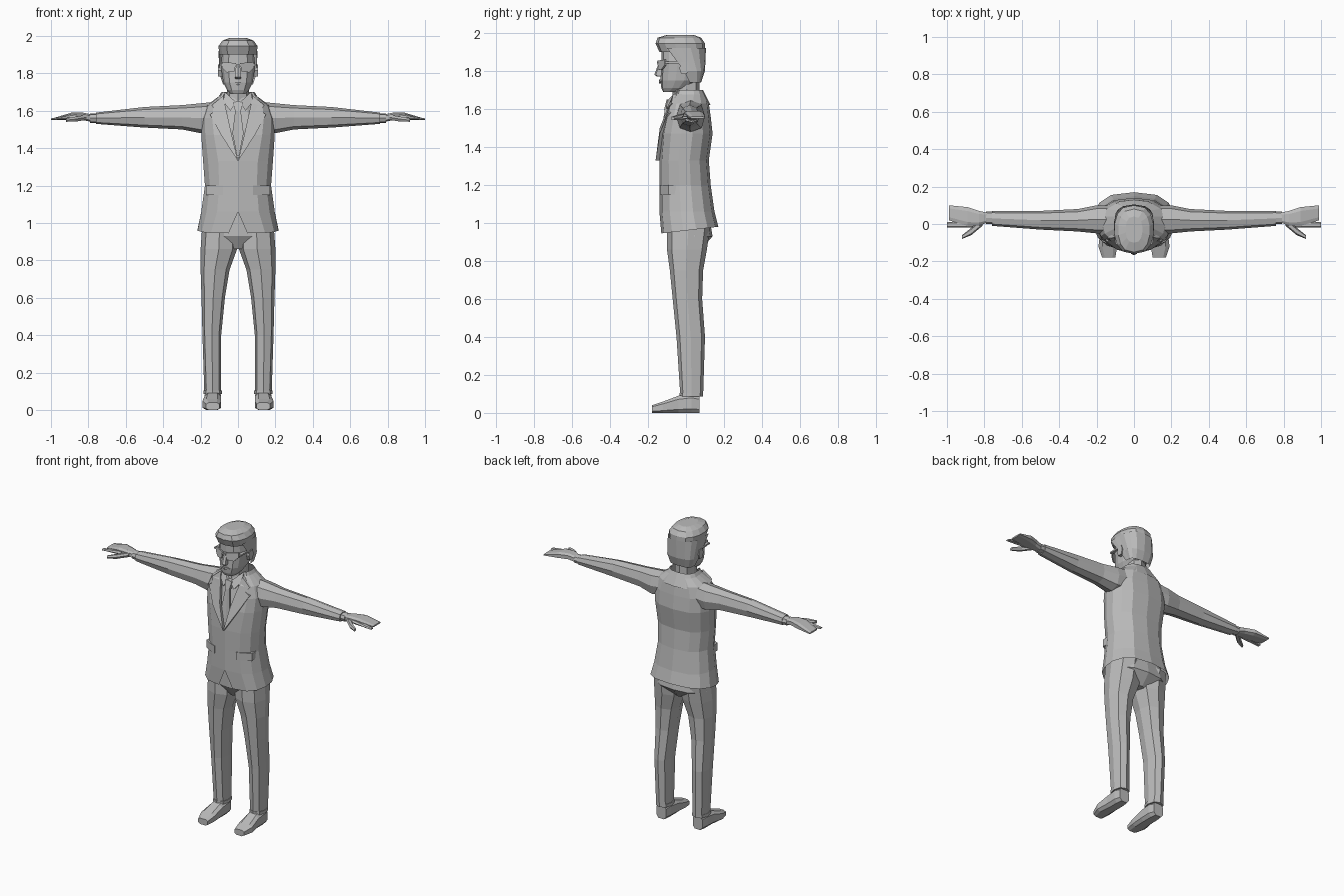
import bpy
import bmesh
from math import cos, sin, pi, copysign

default_cube = bpy.data.objects.get("Cube")
if default_cube:
    bpy.data.objects.remove(default_cube)

GREY = (.5, .5, .5, 1)
material = bpy.data.materials.new("plain grey")
material.use_nodes = True
material.diffuse_color = GREY
material.node_tree.nodes["Principled BSDF"].inputs["Base Color"].default_value = GREY


def loft(name, sections, closed=True, capped=True, mirrored=True):
    """Join matching outlines with quads, optionally capping both ends."""
    bm = bmesh.new()
    loops = [[bm.verts.new(point) for point in section] for section in sections]
    for lower, upper in zip(loops, loops[1:]):
        count = len(lower)
        for i in range(count if closed else count - 1):
            j = (i + 1) % count
            bm.faces.new((lower[i], lower[j], upper[j], upper[i]))
    if capped:
        bm.faces.new(loops[0])
        bm.faces.new(loops[-1])
    bmesh.ops.recalc_face_normals(bm, faces=bm.faces)
    mesh = bpy.data.meshes.new(name)
    bm.to_mesh(mesh)
    bm.free()
    mesh.materials.append(material)
    part = bpy.data.objects.new(name, mesh)
    bpy.context.scene.collection.objects.link(part)
    if mirrored:
        modifier = part.modifiers.new("Mirror", "MIRROR")
        modifier.merge_threshold = .0005


def half_section(z, width, front, back, gap=0, rise=0, steps=7):
    """Half of a rounded body outline, running from front middle to back middle."""
    points = []
    for i in range(steps + 1):
        angle = pi * i / steps
        across = sin(angle) ** .7
        depth = (1 - cos(angle)) / 2
        # The front of an open garment starts at the gap
        x = gap + across * (width - gap) if i < 3 else across * width
        points.append((x, front + depth * (back - front), z + rise * depth))
    return points


def shell(name, *rows, capped=False):
    loft(name, [half_section(**row) for row in rows], closed=False, capped=capped)


def tube(name, *rings, sides=8, flat=False, mirrored=True):
    """Each ring has one fixed coordinate and two ranges; flat turns sides outward."""
    fullness = .6 if flat else .8
    scale = cos(pi / sides) if flat else 1
    sections = []
    for ring in rings:
        section = []
        for i in range(sides):
            angle = 2 * pi * (i + flat / 2) / sides
            waves = [cos(angle), sin(angle)]
            point = []
            for extent in (ring["x"], ring["y"], ring["z"]):
                if isinstance(extent, tuple):
                    low, high = extent
                    wave = waves.pop(0)
                    reach = copysign((abs(wave) / scale) ** fullness, wave)
                    point.append((low + high) / 2 + reach * (high - low) / 2)
                else:
                    point.append(extent)
            section.append(point)
        sections.append(section)
    loft(name, sections, mirrored=mirrored)


def plate(name, *outline, front, curve=0, lean=0, thickness=.009):
    """Slab bent back towards the sides (curve) and towards the top (lean)."""
    base = min(point["z"] for point in outline)
    face = [(p["x"], front + curve * p["x"] ** 2 + lean * (p["z"] - base) ** 2, p["z"])
            for p in outline]
    loft(name, [face, [(x, y + thickness, z) for x, y, z in face]])


def strip(name, inner, outer, low, high, **shape):
    """Upright rectangular plate with a middle column so it can bend."""
    columns = (inner, (inner + outer) / 2, outer)
    plate(name, *[dict(x=x, z=low) for x in columns],
          *[dict(x=x, z=high) for x in reversed(columns)], **shape)


# Jacket body, open at the neck and split at the hem
shell("jacket_body",
      dict(z=.945, width=.22, front=-.13, back=.17, gap=.05, rise=.035),
      dict(z=1.06, width=.2, front=-.14, back=.15),
      dict(z=1.2, width=.18, front=-.14, back=.13),
      dict(z=1.33, width=.19, front=-.14, back=.12),
      dict(z=1.47, width=.2, front=-.13, back=.14, gap=.04),
      dict(z=1.56, width=.2, front=-.11, back=.13, gap=.06),
      dict(z=1.63, width=.17, front=-.09, back=.12, gap=.08),
      dict(z=1.68, width=.1, front=-.05, back=.1, gap=.08))
shell("jacket_collar",
      dict(z=1.62, width=.14, front=-.07, back=.13, gap=.1),
      dict(z=1.7, width=.09, front=-.04, back=.09, gap=.07))
plate("jacket_lapel",
      dict(x=0, z=1.33), dict(x=.09, z=1.47), dict(x=.15, z=1.58), dict(x=.12, z=1.6),
      dict(x=.14, z=1.63), dict(x=.08, z=1.68), dict(x=.04, z=1.5),
      front=-.16, curve=1, lean=.7, thickness=.02)
strip("pocket_flap", inner=.08, outer=.17, low=1.15, high=1.2,
      front=-.15, curve=2, thickness=.04)

# Sleeves, cuffs and hands
tube("sleeve",
     dict(x=.1, y=(-.05, .1), z=(1.49, 1.65)),
     dict(x=.2, y=(-.05, .1), z=(1.48, 1.64)),
     dict(x=.3, y=(-.04, .08), z=(1.5, 1.63)),
     dict(x=.5, y=(-.03, .07), z=(1.51, 1.62)),
     dict(x=.76, y=(-.01, .07), z=(1.53, 1.59)))
tube("shirt_cuff",
     dict(x=.75, y=(0, .066), z=(1.535, 1.585)),
     dict(x=.79, y=(0, .066), z=(1.535, 1.585)))
tube("palm_and_fingers",
     dict(x=.78, y=(.01, .06), z=(1.54, 1.58)),
     dict(x=.83, y=(-.01, .07), z=(1.55, 1.59)),
     dict(x=.89, y=(-.01, .09), z=(1.55, 1.59)),
     dict(x=.99, y=(.02, .1), z=(1.55, 1.56)), flat=True)
tube("index_finger",
     dict(x=.86, y=(-.02, .02), z=(1.555, 1.58)),
     dict(x=1, y=(-.02, .01), z=(1.55, 1.56)), sides=6)
tube("thumb",
     dict(x=.81, y=(-.01, .03), z=(1.55, 1.58)),
     dict(x=.87, y=(-.06, -.02), z=(1.54, 1.57)),
     dict(x=.92, y=(-.08, -.06), z=(1.54, 1.56)), sides=6)

# Trousers and shoes
shell("trouser_hips",
      dict(z=.86, width=.03, front=-.06, back=.08),
      dict(z=.93, width=.19, front=-.1, back=.14),
      dict(z=1.1, width=.17, front=-.1, back=.11), capped=True)
tube("trouser_leg",
     dict(z=.09, x=(.09, .18), y=(-.03, .09)),
     dict(z=.4, x=(.09, .19), y=(-.05, .1)),
     dict(z=.6, x=(.07, .195), y=(-.07, .085)),
     dict(z=.75, x=(.045, .2), y=(-.085, .09)),
     dict(z=.86, x=(.005, .2), y=(-.1, .11)),
     dict(z=1, x=(.005, .19), y=(-.1, .13)))
tube("trouser_cuff", *[dict(z=z, x=(.086, .184), y=(-.034, .09)) for z in (.085, .105)])
tube("shoe",
     dict(y=.07, x=(.1, .17), z=(0, .09)),
     dict(y=.03, x=(.09, .18), z=(0, .1)),
     dict(y=-.04, x=(.09, .18), z=(0, .09)),
     dict(y=-.12, x=(.09, .19), z=(0, .06)),
     dict(y=-.18, x=(.1, .17), z=(0, .04)), flat=True)

# Shirt and tie
shell("shirt_front",
      dict(z=1.3, width=.1, front=-.12, back=.03),
      dict(z=1.5, width=.12, front=-.11, back=.03),
      dict(z=1.67, width=.07, front=-.065, back=.06))
plate("shirt_collar",
      dict(x=.01, z=1.645), dict(x=.04, z=1.6), dict(x=.08, z=1.65), dict(x=.07, z=1.7),
      front=-.11, curve=4, lean=5, thickness=.02)
plate("tie_knot",
      dict(x=0, z=1.65), dict(x=.025, z=1.645), dict(x=.015, z=1.595), dict(x=0, z=1.595),
      front=-.116, lean=5, thickness=.03)
plate("tie_blade",
      dict(x=0, z=1.6), dict(x=.015, z=1.6), dict(x=.03, z=1.48), dict(x=0, z=1.33),
      front=-.14, lean=.4)

# Neck and head
tube("neck", *[dict(z=z, x=(-.06, .06), y=(-.07, .07)) for z in (1.58, 1.77)],
     mirrored=False)
shell("head",
      dict(z=1.69, width=.04, front=-.12, back=-.04),
      dict(z=1.71, width=.06, front=-.13, back=.02),
      dict(z=1.75, width=.08, front=-.135, back=.07),
      dict(z=1.84, width=.094, front=-.13, back=.09),
      dict(z=1.96, width=.08, front=-.13, back=.08), capped=True)
tube("nose",
     dict(z=1.77, x=(-.014, .014), y=(-.15, -.12)),
     dict(z=1.78, x=(-.017, .017), y=(-.165, -.12)),
     dict(z=1.85, x=(-.01, .01), y=(-.14, -.12)), sides=6, flat=True, mirrored=False)
plate("lips",
      dict(x=0, z=1.735), dict(x=.03, z=1.745), dict(x=.01, z=1.755), dict(x=0, z=1.75),
      front=-.143, curve=12, thickness=.015)
tube("ear", *[dict(x=x, y=(-.035, .015), z=(1.78, 1.85)) for x in (.08, .106)], sides=6)

# Hair: swept top and a shell round the back, with sideburns
shell("hair_top",
      dict(z=1.9, width=.1, front=-.14, back=.1),
      dict(z=1.945, width=.107, front=-.16, back=.1),
      dict(z=1.975, width=.085, front=-.15, back=.08),
      dict(z=1.99, width=.045, front=-.1, back=.04), capped=True)
shell("hair_back",
      dict(z=1.74, width=.08, front=.02, back=.08, gap=.08),
      dict(z=1.8, width=.1, front=-.01, back=.1, gap=.1),
      dict(z=1.92, width=.105, front=-.1, back=.105, gap=.1))

# Glasses
plate("lens",
      dict(x=.01, z=1.855), dict(x=.085, z=1.86), dict(x=.085, z=1.83),
      dict(x=.06, z=1.805), dict(x=.02, z=1.81), front=-.15, curve=5)
strip("glasses_bridge", inner=0, outer=.015, low=1.84, high=1.85, front=-.152)
strip("glasses_temple", inner=.08, outer=.1, low=1.84, high=1.85,
      front=-.11, thickness=.11)
